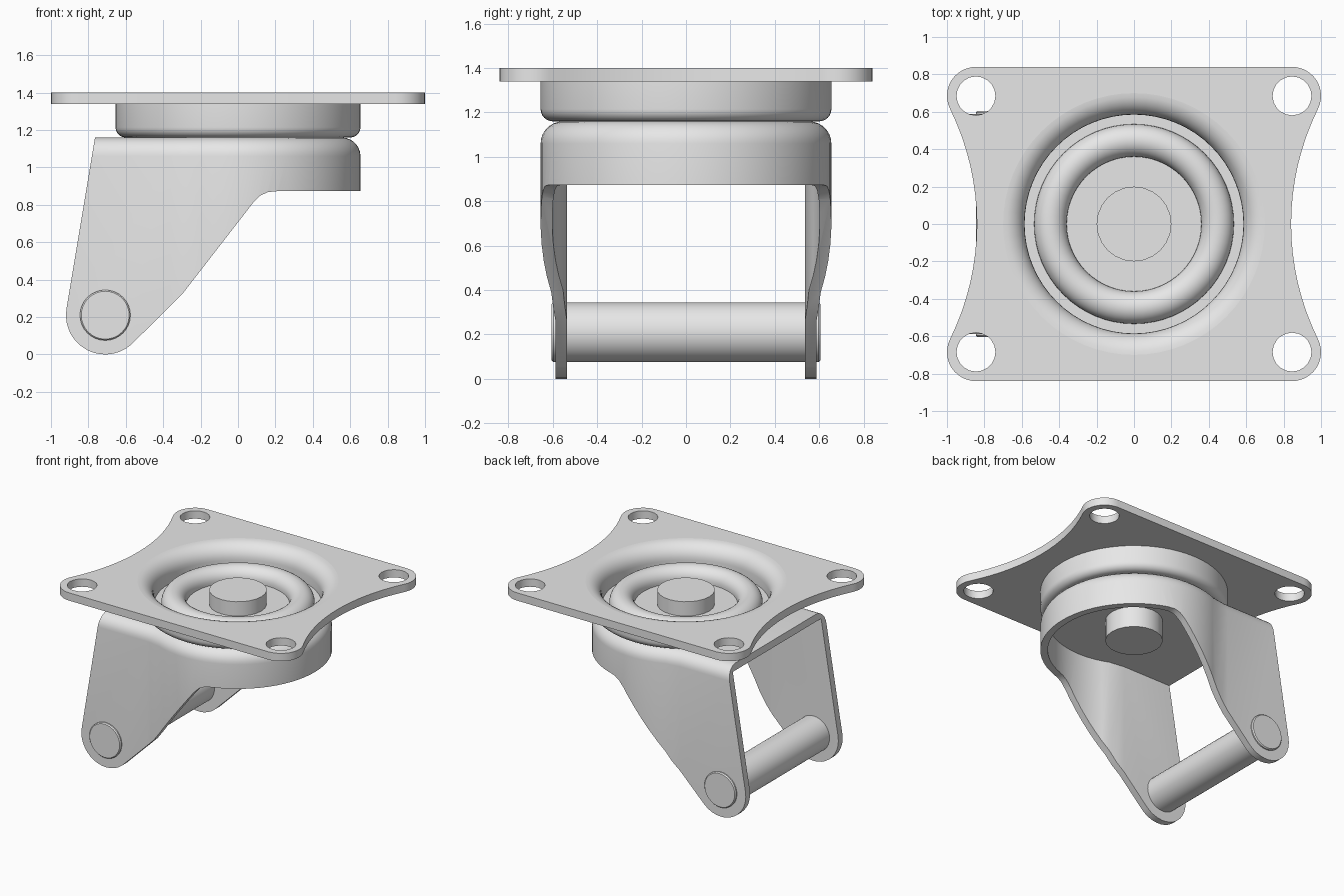
import bpy
import bmesh
from math import sin, cos, asin, degrees, radians, pi
from mathutils import Matrix

if "Cube" in bpy.data.objects:
    bpy.data.objects.remove(bpy.data.objects["Cube"], do_unlink=True)

STEEL = (0.8, 0.8, 0.8, 1)
steel = bpy.data.materials.new("grey steel")
steel.use_nodes = True
steel.diffuse_color = STEEL
steel.node_tree.nodes["Principled BSDF"].inputs["Base Color"].default_value = STEEL


def arc(cx, cy, r, start, end, n):
    angles = [radians(start + (end - start) * i / n) for i in range(n + 1)]
    return [(cx + r * cos(a), cy + r * sin(a)) for a in angles]


def make(name, bm):
    bmesh.ops.recalc_face_normals(bm, faces=bm.faces)
    mesh = bpy.data.meshes.new(name)
    bm.to_mesh(mesh)
    bm.free()
    mesh.materials.append(steel)
    obj = bpy.data.objects.new(name, mesh)
    bpy.context.collection.objects.link(obj)
    return obj


def activate(obj):
    bpy.ops.object.select_all(action="DESELECT")
    obj.select_set(True)
    bpy.context.view_layer.objects.active = obj


def smooth(obj):
    activate(obj)
    bpy.ops.object.shade_smooth_by_angle(angle=radians(32))


def boolean(obj, cutter, operation="DIFFERENCE"):
    mod = obj.modifiers.new("cut", "BOOLEAN")
    mod.object, mod.operation, mod.solver = cutter, operation, "EXACT"
    activate(obj)
    bpy.ops.object.modifier_apply(modifier=mod.name)
    bpy.data.objects.remove(cutter, do_unlink=True)


def loft(name, loops):
    """Solid through stacked loops of equal point count."""
    bm = bmesh.new()
    rings = [[bm.verts.new(p) for p in loop] for loop in loops]
    n = len(rings[0])
    for low, high in zip(rings, rings[1:]):
        for i in range(n):
            j = (i + 1) % n
            bm.faces.new((low[i], low[j], high[j], high[i]))
    bm.faces.new(rings[0])
    bm.faces.new(rings[-1])
    return make(name, bm)


def revolve(name, profile, closed, steps=64):
    """Spin (radius, z) points about the swivel axis."""
    bm = bmesh.new()
    vs = [bm.verts.new((r, 0, z)) for r, z in profile]
    pairs = list(zip(vs, vs[1:])) + ([(vs[-1], vs[0])] if closed else [])
    edges = [bm.edges.new(p) for p in pairs]
    bmesh.ops.spin(bm, geom=vs + edges, cent=(0, 0, 0), axis=(0, 0, 1),
                   angle=2 * pi, steps=steps, use_merge=True)
    bmesh.ops.remove_doubles(bm, verts=bm.verts, dist=0.0001)
    return make(name, bm)


def cylinder(name, r, depth, centre, sides):
    bm = bmesh.new()
    bmesh.ops.create_cone(bm, cap_ends=True, segments=sides, radius1=r, radius2=r,
                          depth=depth, matrix=Matrix.Translation(centre))
    return make(name, bm)


# Mounting plate: rounded corners, hollowed left and right sides
HX, HY = 0.845, 0.685
side = arc(2.23, 0, 1.39, 206.3, 153.7, 16)[1:-1]
corner = arc(HX, HY, 0.155, -26.3, 90, 12)
quarter = [(x, y) for x, y in side if y > -0.001] + corner
right_half = [(x, -y) for x, y in reversed(quarter) if y > 0.001] + quarter
outline = right_half + [(-x, y) for x, y in reversed(right_half)]
plate = loft("mounting_plate", [[(x, y, z) for x, y in outline] for z in (1.34, 1.4)])
for sx in (-1, 1):
    for sy in (-1, 1):
        boolean(plate, cylinder("bolt_hole", 0.104, 1, (sx * HX, sy * HY, 1.37), 20))
boolean(plate, cylinder("dish_opening", 0.7, 1, (0, 0, 1.37), 64))
smooth(plate)

# Pressed cup rolling down from the plate to a flat floor
cup = arc(0.7, 1.285, 0.115, 90, 180, 8) + [(0.585, 1.22), (0.5, 1.22), (0.5, 1.16)]
cup += arc(0.6, 1.215, 0.055, -90, 0, 6) + [(0.655, 1.34), (0.7, 1.34)]
smooth(revolve("swivel_cup", cup, True))

# Domed bearing ring with its recessed floor
ring = [(0.534, 1.2)] + arc(0.447, 1.235, 0.087, 0, 180, 16) + [(0.36, 1.22), (0, 1.22)]
smooth(revolve("bearing_ring", ring, False))

# Swivel pin
smooth(cylinder("swivel_pin", 0.2, 0.38, (0, 0, 1.14), 24))


# Fork: round hood with flat parallel legs, trimmed by its side profile
def hood_outline(inset, back):
    r, half = 0.655 - inset, 0.588 - inset
    sweep = 176 - degrees(asin(half / r))
    curve = arc(0, 0, r, -sweep, sweep, 44)
    return [(back, -half), (-0.36, -half)] + curve + [(-0.36, half), (back, half)]


def hood(name, back, section):
    return loft(name, [[(x, y, z) for x, y in hood_outline(inset, back)]
                       for inset, z in section])


rolled_edge = [(0.1 - dx, z) for dx, z in arc(0, 1.06, 0.1, 0, 90, 7)]
fork = hood("fork", -1.1, [(0, -0.1)] + rolled_edge)
boolean(fork, hood("fork_hollow", -1.2, [(0.052, -0.2), (0.052, 1.11)]))
AX, AZ = -0.71, 0.21
trim = [(-0.748, 1.26)] + arc(AX, AZ, 0.21, 171, 312, 14)
trim += [(-0.3, 0.32), (0.08, 0.81), (0.12, 0.85), (0.16, 0.868), (0.21, 0.873),
         (0.8, 0.873), (0.8, 1.26)]
boolean(fork, loft("fork_trim", [[(x, y, z) for x, z in trim] for y in (-1, 1)]),
        "INTERSECT")
smooth(fork)

# Wheel axle across the fork legs, with chamfered ends
stations = [(-0.605, 0.128), (-0.597, 0.135), (0.597, 0.135), (0.605, 0.128)]
smooth(loft("axle", [[(x, y, z) for x, z in arc(AX, AZ, r, 0, 348.75, 31)]
                     for y, r in stations]))
